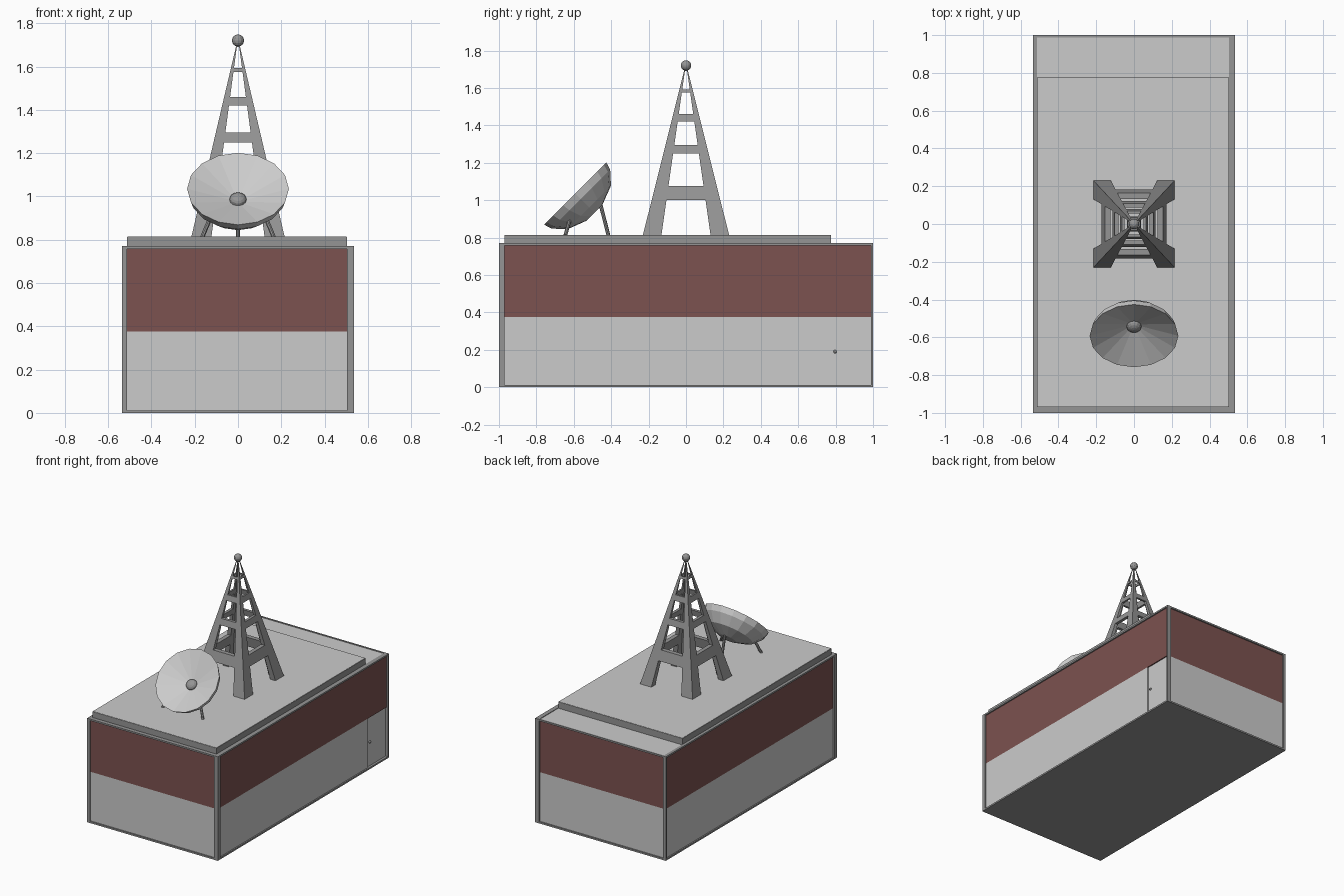
import bpy, bmesh, math
from mathutils import Vector, Matrix

if "Cube" in bpy.data.objects:
    bpy.data.objects.remove(bpy.data.objects["Cube"])


def mat(name, c):
    m = bpy.data.materials.new(name)
    m.diffuse_color = (*c, 1)
    m.use_nodes = True
    m.node_tree.nodes["Principled BSDF"].inputs["Base Color"].default_value = m.diffuse_color
    return m


LIGHT = mat("light_grey", (0.8, 0.8, 0.8))
DARK = mat("dark_grey", (0.3, 0.3, 0.3))
BROWN = mat("brown", (0.2, 0.085, 0.08))


def finish(name, bm, m):
    bmesh.ops.recalc_face_normals(bm, faces=bm.faces)
    me = bpy.data.meshes.new(name)
    bm.to_mesh(me)
    bm.free()
    me.materials.append(m)
    ob = bpy.data.objects.new(name, me)
    bpy.context.collection.objects.link(ob)
    return ob


def box(name, lo, hi, m):
    lo, hi = Vector(lo), Vector(hi)
    bm = bmesh.new()
    bmesh.ops.create_cube(bm, size=1)
    for v in bm.verts:
        v.co = Vector([(lo[i] + hi[i]) / 2 + v.co[i] * (hi[i] - lo[i]) for i in range(3)])
    return finish(name, bm, m)


def rod(name, a, b, r, m, sides=8):
    a, b = Vector(a), Vector(b)
    d = b - a
    bm = bmesh.new()
    bmesh.ops.create_cone(bm, cap_ends=True, segments=sides, radius1=r, radius2=r, depth=d.length,
                          matrix=Matrix.Translation((a + b) / 2) @ d.to_track_quat('Z', 'Y').to_matrix().to_4x4())
    return finish(name, bm, m)


def ball(name, loc, r, m, squash=1, rot=0):
    bm = bmesh.new()
    bmesh.ops.create_uvsphere(bm, u_segments=12, v_segments=8, radius=r,
                              matrix=Matrix.Translation(loc) @ Matrix.Rotation(rot, 4, 'X')
                              @ Matrix.Diagonal((1, 1, squash, 1)))
    return finish(name, bm, m)


# Walls, with the back right part recessed for the door
box("lower_wall", (-.525, -.99, .008), (.525, .77, .375), LIGHT)
box("door_bay", (-.525, .77, .008), (.517, .99, .375), LIGHT)
box("upper_wall", (-.525, -.99, .375), (.525, .99, .758), BROWN)
box("rear_roof", (-.525, -.99, .758), (.525, .99, .766), LIGHT)
box("floor", (-.535, -1, 0), (.535, 1, .012), DARK)
ball("door_knob", (.521, .797, .19), .009, DARK)

# Edge frame: four posts and four top rails
XS = ((-.535, -.513), (.503, .535))
YS = ((-1, -.97), (.988, 1))
for i, (x0, x1) in enumerate(XS):
    box(f"side_rail_{i}", (x0, -1, .758), (x1, 1, .77), DARK)
    for j, (y0, y1) in enumerate(YS):
        box(f"corner_post_{i}{j}", (x0, y0, .012), (x1, y1, .758), DARK)
for j, (y0, y1) in enumerate(YS):
    box(f"end_rail_{j}", (XS[0][1], y0, .758), (XS[1][0], y1, .77), DARK)

# Raised roof slab with a light top
box("roof_slab", (-.513, -.97, .766), (.503, .775, .813), DARK)
box("roof_top", (-.511, -.968, .813), (.501, .773, .815), LIGHT)

# Lattice tower: tapered four-sided shell with window openings
LEVELS = (.815, 1.0, 1.075, 1.25, 1.295, 1.42, 1.46, 1.575, 1.592, 1.69, 1.70)
bm = bmesh.new()
for k in range(4):
    turn = Matrix.Rotation(k * math.pi / 2, 3, 'Z')

    def ring(z):
        w = .008 + .222 * (1.70 - z) / .885
        pts = [(-w, -w), (-w * .57, -w), (w * .57, -w), (w, -w),
               (-w * .8, -w * .8), (-w * .57, -w * .8), (w * .57, -w * .8), (w * .8, -w * .8)]
        return [bm.verts.new(turn @ Vector((x, y, z))) for x, y in pts]

    rings = [ring(z) for z in LEVELS]
    for n, (a, b) in enumerate(zip(rings, rings[1:])):
        bar = n % 2 == 1
        for c in ((0, 1, 2) if bar else (0, 2)):
            for s in (0, 4):
                bm.faces.new((a[c + s], a[c + s + 1], b[c + s + 1], b[c + s]))
        if bar:
            for r in (a, b):
                bm.faces.new((r[1], r[2], r[6], r[5]))
        else:
            for c in (1, 2):
                bm.faces.new((a[c], b[c], b[c + 4], a[c + 4]))
    for c in (0, 2):
        r = rings[0]
        bm.faces.new((r[c], r[c + 1], r[c + 5], r[c + 4]))
bmesh.ops.remove_doubles(bm, verts=bm.verts, dist=1e-5)
for v in bm.verts:
    v.co.x *= .215 / .23
finish("lattice_tower", bm, DARK)
ball("tower_tip", (0, 0, 1.72), .028, DARK)

# Dish: faceted bowl spun around its axis, tilted 45 degrees to the front
PROFILE = ((0, -.085), (.235, 0), (.222, -.042), (.165, -.105), (.06, -.145), (0, -.145))
SIDES = 16
tilt = Matrix.Translation((0, -.592, 1.035)) @ Matrix.Rotation(math.pi / 4, 4, 'X')
bm = bmesh.new()
vs = [bm.verts.new((r, 0, z)) for r, z in PROFILE]
es = [bm.edges.new(p) for p in zip(vs, vs[1:])]
bmesh.ops.spin(bm, geom=vs + es, cent=(0, 0, 0), axis=(0, 0, 1), angle=2 * math.pi,
               steps=SIDES, use_duplicate=False)
bmesh.ops.remove_doubles(bm, verts=bm.verts, dist=1e-4)
bm.transform(tilt)
finish("dish", bm, LIGHT)
ball("dish_receiver", tilt @ Vector((0, 0, -.07)), .04, DARK, .65, math.pi / 4)

# Tripod under the dish
for s in (-1, 1):
    rod(f"dish_front_leg_{s}", (s * .165, -.645, .812), (s * .12, -.615, .92), .01, DARK)
rod("dish_rear_leg", (0, -.415, .812), (0, -.46, .99), .01, DARK)
